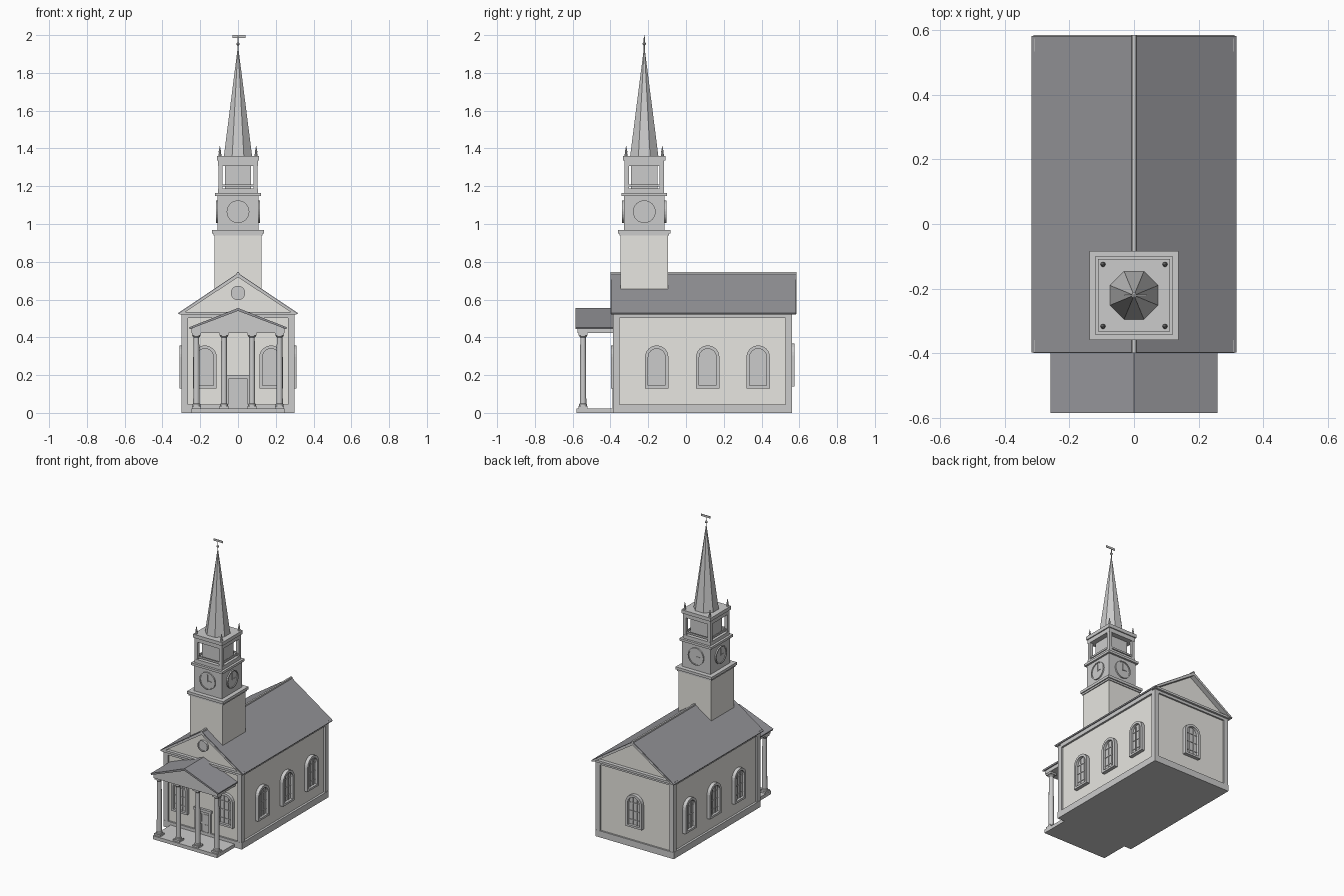
import bpy, bmesh, math
from mathutils import Matrix, Vector

if "Cube" in bpy.data.objects:
    bpy.data.objects.remove(bpy.data.objects["Cube"])


def material(name, c):
    m = bpy.data.materials.new(name)
    m.diffuse_color = (*c, 1)
    m.use_nodes = True
    m.node_tree.nodes["Principled BSDF"].inputs["Base Color"].default_value = m.diffuse_color
    return m


WALL = material("pale_siding", (0.80, 0.79, 0.75))
ROOF = material("slate", (0.30, 0.30, 0.32))
TY = -0.221  # tower centre in y


def finish(name, bm, mat=None, xf=None):
    bmesh.ops.recalc_face_normals(bm, faces=bm.faces)
    me = bpy.data.meshes.new(name)
    bm.to_mesh(me)
    bm.free()
    ob = bpy.data.objects.new(name, me)
    bpy.context.collection.objects.link(ob)
    if xf:
        me.transform(xf)
    if mat:
        me.materials.append(mat)
    return ob


def box(name, x0, x1, y0, y1, z0, z1, mat=None, xf=None):
    bm = bmesh.new()
    bmesh.ops.create_cube(bm, size=1)
    for v in bm.verts:
        v.co = Vector(((x0 + x1) / 2 + v.co.x * (x1 - x0), (y0 + y1) / 2 + v.co.y * (y1 - y0),
                       (z0 + z1) / 2 + v.co.z * (z1 - z0)))
    return finish(name, bm, mat, xf)


def prism(name, pts, y0, y1, mat=None, xf=None):
    """Extrude an x-z outline along y."""
    bm = bmesh.new()
    f = bm.faces.new([bm.verts.new((x, y0, z)) for x, z in pts])
    r = bmesh.ops.extrude_face_region(bm, geom=[f])
    for v in r["geom"]:
        if isinstance(v, bmesh.types.BMVert):
            v.co.y = y1
    return finish(name, bm, mat, xf)


def ring(name, outer, inner, y0, y1, xf=None):
    """Frame between two matching x-z outlines."""
    bm = bmesh.new()
    loops = [[bm.verts.new((x, y, z)) for x, z in p]
             for p, y in ((outer, y0), (inner, y0), (inner, y1), (outer, y1))]
    n = len(outer)
    for a in range(4):
        A, B = loops[a], loops[(a + 1) % 4]
        for i in range(n):
            j = (i + 1) % n
            bm.faces.new((A[i], A[j], B[j], B[i]))
    return finish(name, bm, None, xf)


def lathe(name, prof, x, y, n=16, turn=0.0, smooth=True):
    """Stack of (radius, z) rings around a vertical axis."""
    bm = bmesh.new()
    rows = [[bm.verts.new((x + r * math.cos(turn + math.tau * i / n),
                           y + r * math.sin(turn + math.tau * i / n), z)) for i in range(n)] for r, z in prof]
    for A, B in zip(rows, rows[1:]):
        for i in range(n):
            bm.faces.new((A[i], A[(i + 1) % n], B[(i + 1) % n], B[i]))
    bm.faces.new(rows[0])
    bm.faces.new(rows[-1])
    ob = finish(name, bm)
    if smooth:
        bpy.context.view_layer.objects.active = ob
        ob.select_set(True)
        bpy.ops.object.shade_smooth_by_angle(angle=math.radians(35))
        ob.select_set(False)
    return ob


def arch(w, z0, spring, n=12):
    return [(-w, z0), (w, z0)] + [(w * math.cos(math.pi * i / n), spring + w * math.sin(math.pi * i / n))
                                  for i in range(n + 1)]


def circle(r, z, n=24):
    return [(r * math.cos(math.tau * i / n), z + r * math.sin(math.tau * i / n)) for i in range(n)]


def place(x, y, z, deg):
    return Matrix.Translation((x, y, z)) @ Matrix.Rotation(math.radians(deg), 4, "Z")


def window(name, x, y, z, deg):
    """Arched window on a wall plane; local -y points outward."""
    m = place(x, y, z, deg)
    ring(name + "_frame", arch(0.062, 0, 0.165), arch(0.045, 0.014, 0.165), -0.024, 0.003, m)
    prism(name + "_glass", arch(0.046, 0.012, 0.165), -0.006, 0.003, None, m)
    for x0 in (-0.017, 0.015):
        box(name + "_mullion", x0, x0 + 0.004, -0.011, 0, 0.014, 0.2, None, m)
    for z0 in (0.045, 0.105, 0.163):
        box(name + "_glazing_bar", -0.045, 0.045, -0.010, 0, z0, z0 + 0.004, None, m)


def square(name, h, z0, z1, mat=None):
    box(name, -h, h, TY - h, TY + h, z0, z1, mat)


# hall: foundation, walls with gables, corner boards, frieze
box("foundation", -0.30, 0.30, -0.387, 0.562, 0, 0.045)
prism("hall_walls", [(-0.285, 0.04), (0.285, 0.04), (0.285, 0.53), (0, 0.727), (-0.285, 0.53)], -0.375, 0.55, WALL)
for s in (-1, 1):
    for y0, y1 in ((-0.386, -0.353), (0.528, 0.561)):
        a, b = sorted((s * 0.266, s * 0.298))
        box("corner_board", a, b, y0, y1, 0.045, 0.505)
    a, b = sorted((s * 0.27, s * 0.298))
    box("side_frieze", a, b, -0.386, 0.561, 0.502, 0.53)
for y0, y1 in ((-0.386, -0.36), (0.535, 0.561)):
    box("gable_frieze", -0.298, 0.298, y0, y1, 0.502, 0.525)
for y0, y1 in ((-0.397, -0.36), (0.535, 0.575)):
    box("gable_cornice", -0.308, 0.308, y0, y1, 0.52, 0.535)

# main roof
prism("main_roof", [(-0.317, 0.528), (0, 0.741), (0.317, 0.528), (0.312, 0.52), (0, 0.725), (-0.312, 0.52)],
      -0.398, 0.583, ROOF)
for y0, y1 in ((-0.4, -0.374), (0.549, 0.585)):
    prism("rake_trim", [(-0.312, 0.524), (0, 0.736), (0.312, 0.524), (0.295, 0.524), (0, 0.718), (-0.295, 0.524)],
          y0, y1)
prism("ridge_cap", [(-0.008, 0.734), (-0.006, 0.745), (0.006, 0.745), (0.008, 0.734)], -0.4, 0.585)

# gable medallion
prism("gable_round_vent", circle(0.033, 0.635), -0.384, -0.37)
ring("gable_vent_rim", circle(0.038, 0.635), circle(0.031, 0.635), -0.39, -0.37)

# windows
for y in (-0.155, 0.115, 0.382):
    window("right_window", 0.285, y, 0.13, 90)
    window("left_window", -0.285, y, 0.13, -90)
for x in (-0.175, 0.175):
    window("front_window", x, -0.372, 0.13, 0)
window("back_window", 0, 0.55, 0.14, 180)

# door with frame, panels and lintel
box("door", -0.048, 0.048, -0.381, -0.37, 0.025, 0.185)
for s in (-1, 1):
    box("door_jamb", s * 0.054 - 0.007, s * 0.054 + 0.007, -0.389, -0.37, 0.025, 0.185)
    for z0 in (0.04, 0.11):
        box("door_panel", s * 0.024 - 0.015, s * 0.024 + 0.015, -0.384, -0.37, z0, z0 + 0.055)
box("door_lintel", -0.066, 0.066, -0.392, -0.37, 0.182, 0.20)

# portico
box("portico_floor", -0.245, 0.245, -0.58, -0.38, 0, 0.024)
for x in (-0.22, -0.074, 0.074, 0.22):
    box("column_plinth", x - 0.024, x + 0.024, -0.569, -0.521, 0.024, 0.036)
    lathe("column", [(0.021, 0.036), (0.021, 0.046), (0.017, 0.05), (0.0165, 0.2), (0.0145, 0.398),
                     (0.02, 0.405), (0.02, 0.412)], x, -0.545)
    box("column_capital", x - 0.023, x + 0.023, -0.568, -0.522, 0.41, 0.424)
prism("portico_entablature", [(-0.245, 0.422), (0.245, 0.422), (0.245, 0.447), (0, 0.541), (-0.245, 0.447)],
      -0.575, -0.374)
prism("portico_roof", [(-0.259, 0.453), (0, 0.555), (0.259, 0.453), (0.256, 0.443), (0, 0.54), (-0.256, 0.443)],
      -0.585, -0.376, ROOF)

# tower base and clock stage
square("tower_base", 0.125, 0.55, 0.95, WALL)
square("tower_base_moulding", 0.131, 0.938, 0.952)
square("tower_base_cornice", 0.138, 0.95, 0.968)
square("clock_stage", 0.108, 0.965, 1.15)
square("clock_stage_cornice", 0.121, 1.147, 1.163)
for d in range(0, 360, 90):
    m = place(0, TY, 0, d)
    prism("clock_face", circle(0.056, 1.065), -0.112, -0.1, None, m)
    ring("clock_rim", circle(0.06, 1.065), circle(0.053, 1.065), -0.117, -0.1, m)
    box("clock_minute_hand", -0.002, 0.002, -0.115, -0.11, 1.06, 1.108, None, m)
    box("clock_hour_hand", -0.003, 0.03, -0.115, -0.11, 1.063, 1.067, None, m)

# belfry: posts, core, rails, top
square("belfry_floor", 0.105, 1.16, 1.188)
square("belfry_core", 0.07, 1.18, 1.32)
for sx in (-1, 1):
    for sy in (-1, 1):
        x, y = sx * 0.093, TY + sy * 0.093
        box("belfry_post", x - 0.011, x + 0.011, y - 0.011, y + 0.011, 1.18, 1.32)
        x, y = sx * 0.096, TY + sy * 0.096
        lathe("pinnacle", [(0.008, 1.358), (0.008, 1.37), (0.005, 1.374), (0.007, 1.382), (0.005, 1.39),
                           (0.0008, 1.412)], x, y, 8)
for d in range(0, 360, 90):
    box("belfry_rail", -0.09, 0.09, -0.098, -0.09, 1.198, 1.21, None, place(0, TY, 0, d))
square("belfry_beam", 0.105, 1.308, 1.338)
square("belfry_cornice", 0.112, 1.336, 1.36)

# spire and weather vane
lathe("spire", [(0.081, 1.358), (0.003, 1.925)], 0, TY, 8, math.pi / 8, False)
lathe("vane_rod", [(0.003, 1.90), (0.003, 1.945), (0.009, 1.95), (0.009, 1.956), (0.003, 1.962), (0.0025, 1.998)],
      0, TY, 8)
box("vane_arrow", -0.03, 0.04, TY - 0.002, TY + 0.002, 1.986, 2.0)
